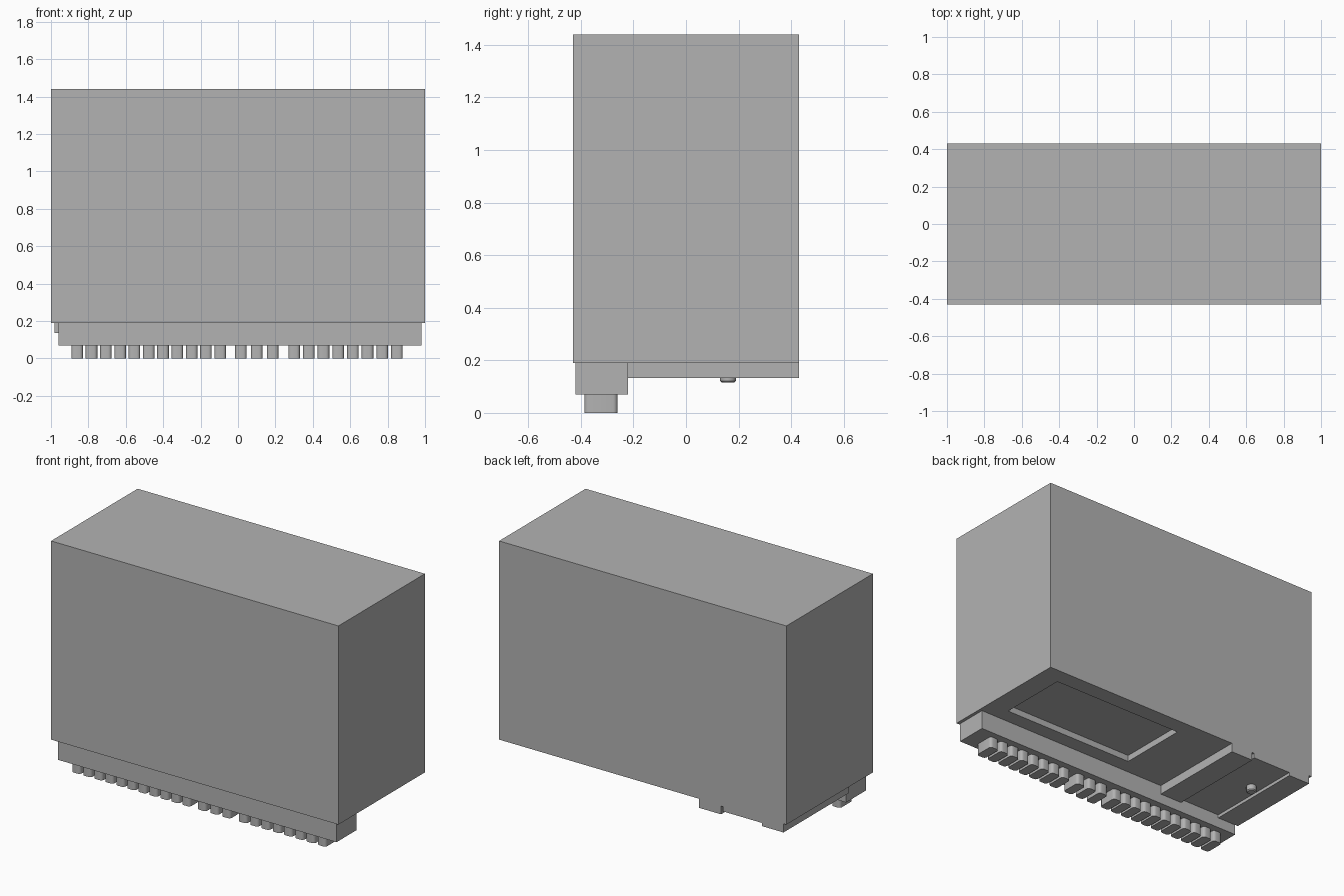
import bpy
import bmesh

if "Cube" in bpy.data.objects:
    bpy.data.objects.remove(bpy.data.objects["Cube"], do_unlink=True)

grey = bpy.data.materials.new("plain grey")
grey.use_nodes = True
grey.diffuse_color = (0.45, 0.45, 0.45, 1)
grey.node_tree.nodes["Principled BSDF"].inputs["Base Color"].default_value = (0.45, 0.45, 0.45, 1)


def finish(name, bm):
    bmesh.ops.recalc_face_normals(bm, faces=bm.faces)
    mesh = bpy.data.meshes.new(name)
    bm.to_mesh(mesh)
    bm.free()
    mesh.materials.append(grey)
    obj = bpy.data.objects.new(name, mesh)
    bpy.context.collection.objects.link(obj)
    return obj


def box(name, x, y, z, corner=0):
    """Box from ranges, with optionally rounded upright edges."""
    bm = bmesh.new()
    bmesh.ops.create_cube(bm, size=1)
    for v in bm.verts:
        v.co = [r[0] if c < 0 else r[1] for c, r in zip(v.co, (x, y, z))]
    if corner:
        upright = [e for e in bm.edges if abs(e.verts[0].co.z - e.verts[1].co.z) > 0.01]
        bmesh.ops.bevel(bm, geom=upright, offset=corner, segments=4,
                        profile=0.5, affect='EDGES')
    return finish(name, bm)


def prism(name, profile, y0, y1):
    """Extrude an x-z profile along y."""
    bm = bmesh.new()
    face = bm.faces.new([bm.verts.new((x, y0, z)) for x, z in profile])
    moved = bmesh.ops.extrude_face_region(bm, geom=[face])["geom"]
    verts = [g for g in moved if isinstance(g, bmesh.types.BMVert)]
    bmesh.ops.translate(bm, verts=verts, vec=(0, y1 - y0, 0))
    # the starting face stays in place as the near cap
    return finish(name, bm)


def cut(target, cutter):
    cutter.hide_render = True
    mod = target.modifiers.new("cut", 'BOOLEAN')
    mod.operation = 'DIFFERENCE'
    mod.solver = 'EXACT'
    mod.object = cutter
    bpy.context.view_layer.objects.active = target
    bpy.ops.object.modifier_apply(modifier=mod.name)
    bpy.data.objects.remove(cutter, do_unlink=True)


# Main housing with a shallow rectangular recess underneath
body = box("housing", (-1, 1), (-0.43, 0.43), (0.19, 1.44))
cut(body, box("recess_cutter", (-0.06, 0.86), (-0.125, 0.325), (0.1, 0.23)))

# Front rail below the housing
box("front_rail", (-0.96, 0.98), (-0.42, -0.22), (0.07, 0.19))

# Stepped cover plate with a thin slit and a lowered hatch
prism("stepped_plate", [
    (-0.39, 0.19), (-0.39, 0.133), (-0.545, 0.133), (-0.545, 0.185),
    (-0.56, 0.185), (-0.56, 0.155), (-0.83, 0.155), (-0.83, 0.135),
    (-0.98, 0.135), (-0.98, 0.19)], -0.22, 0.43)

# Round hatch button with a chamfered tip
bm = bmesh.new()
bmesh.ops.create_cone(bm, cap_ends=True, segments=24, radius1=0.03, radius2=0.03, depth=0.04)
rim = [e for e in bm.edges if all(v.co.z < 0 for v in e.verts)]
bmesh.ops.bevel(bm, geom=rim, offset=0.006, segments=1, affect='EDGES')
bmesh.ops.translate(bm, verts=bm.verts, vec=(-0.765, 0.16, 0.136))
button = finish("hatch_button", bm)

# Three groups of small rounded tabs under the rail: first centre, pitch, count
tabs = [button]
for start, pitch, count in ((-0.86, 0.0765, 11), (0.015, 0.085, 3), (0.3, 0.0785, 8)):
    for i in range(count):
        x = start + i * pitch
        tabs.append(box("rail_tab", (x - 0.031, x + 0.031), (-0.387, -0.26), (0, 0.07), 0.018))

# Smooth the rounded parts
bpy.ops.object.select_all(action='DESELECT')
for obj in tabs:
    obj.select_set(True)
bpy.context.view_layer.objects.active = button
bpy.ops.object.shade_smooth_by_angle()
